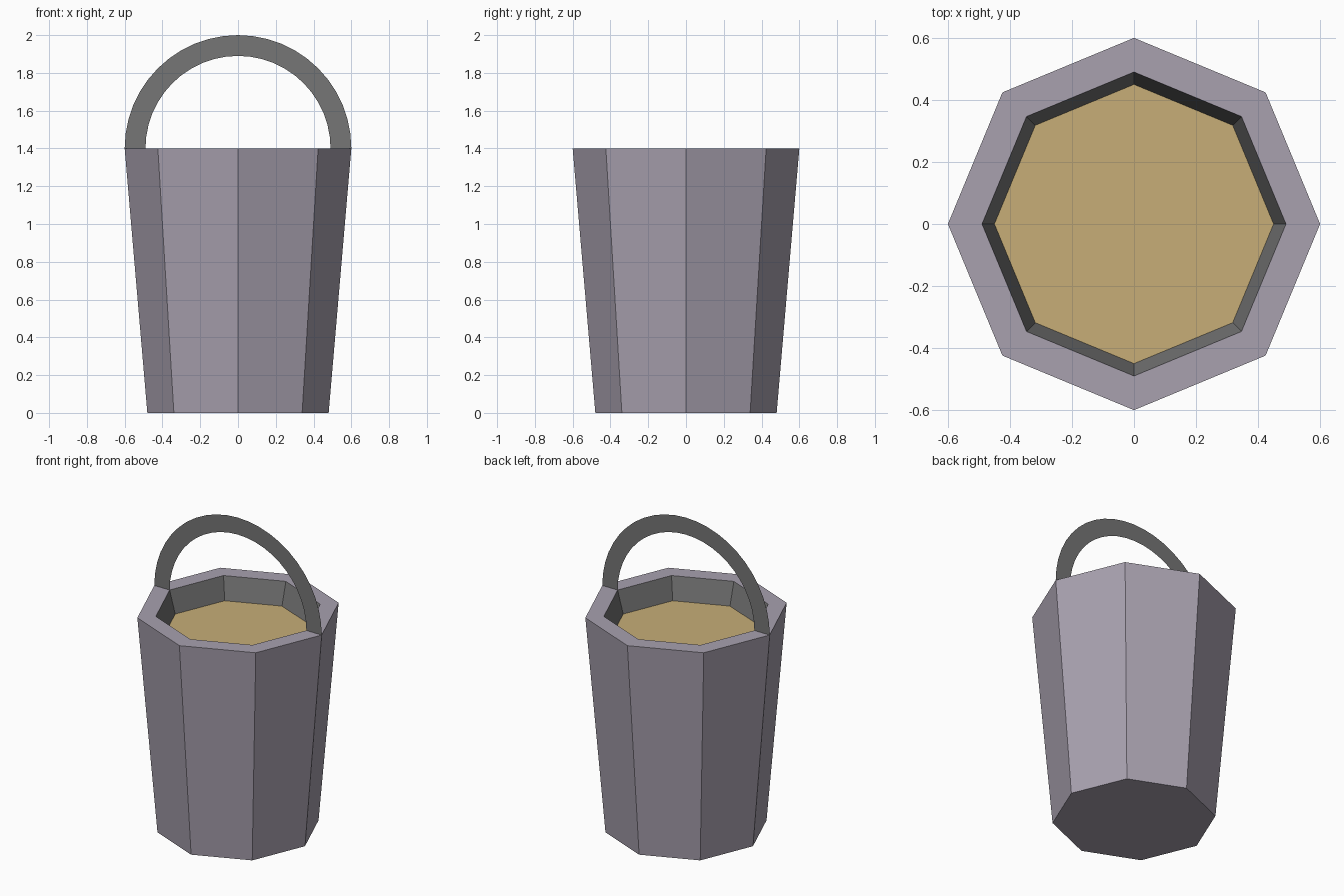
import bpy, bmesh, math

if "Cube" in bpy.data.objects:
    bpy.data.objects.remove(bpy.data.objects["Cube"])

def material(name, srgb):
    m = bpy.data.materials.new(name)
    lin = [((c / 255 + 0.055) / 1.055) ** 2.4 for c in srgb]
    m.diffuse_color = (*lin, 1)
    m.use_nodes = True
    m.node_tree.nodes["Principled BSDF"].inputs["Base Color"].default_value = m.diffuse_color
    return m

BODY = material("grey purple", (168, 161, 175))
DARK = material("dark grey", (118, 118, 118))
SAND = material("sandy tan", (199, 174, 119))

def finish(name, bm, mats):
    me = bpy.data.meshes.new(name)
    bm.to_mesh(me)
    bm.free()
    for m in mats:
        me.materials.append(m)
    ob = bpy.data.objects.new(name, me)
    bpy.context.collection.objects.link(ob)
    return ob

def ring(bm, r, z, n=8):
    return [bm.verts.new((r * math.cos(2 * math.pi * i / n),
                          r * math.sin(2 * math.pi * i / n), z)) for i in range(n)]

# Bucket: octagonal shell, rim, inner wall and contents
bm = bmesh.new()
rings = [ring(bm, r, z) for r, z in ((0.48, 0), (0.6, 1.4), (0.49, 1.4), (0.45, 1.255))]
for k, (a, b) in enumerate(zip(rings, rings[1:])):
    for i in range(8):
        j = (i + 1) % 8
        f = bm.faces.new((a[i], a[j], b[j], b[i]))
        f.material_index = 1 if k == 2 else 0
bm.faces.new(rings[0][::-1])
bm.faces.new(rings[-1]).material_index = 2
finish("bucket", bm, [BODY, DARK, SAND])

# Handle: flat half-ring strip standing on the rim
bm = bmesh.new()
N = 24
pts = []
for i in range(N + 1):
    t = math.pi * i / N
    pts.append([bm.verts.new((r * math.cos(t), 0, 1.4 + r * math.sin(t))) for r in (0.49, 0.6)])
for p, q in zip(pts, pts[1:]):
    bm.faces.new((p[0], p[1], q[1], q[0]))
finish("handle", bm, [DARK])
